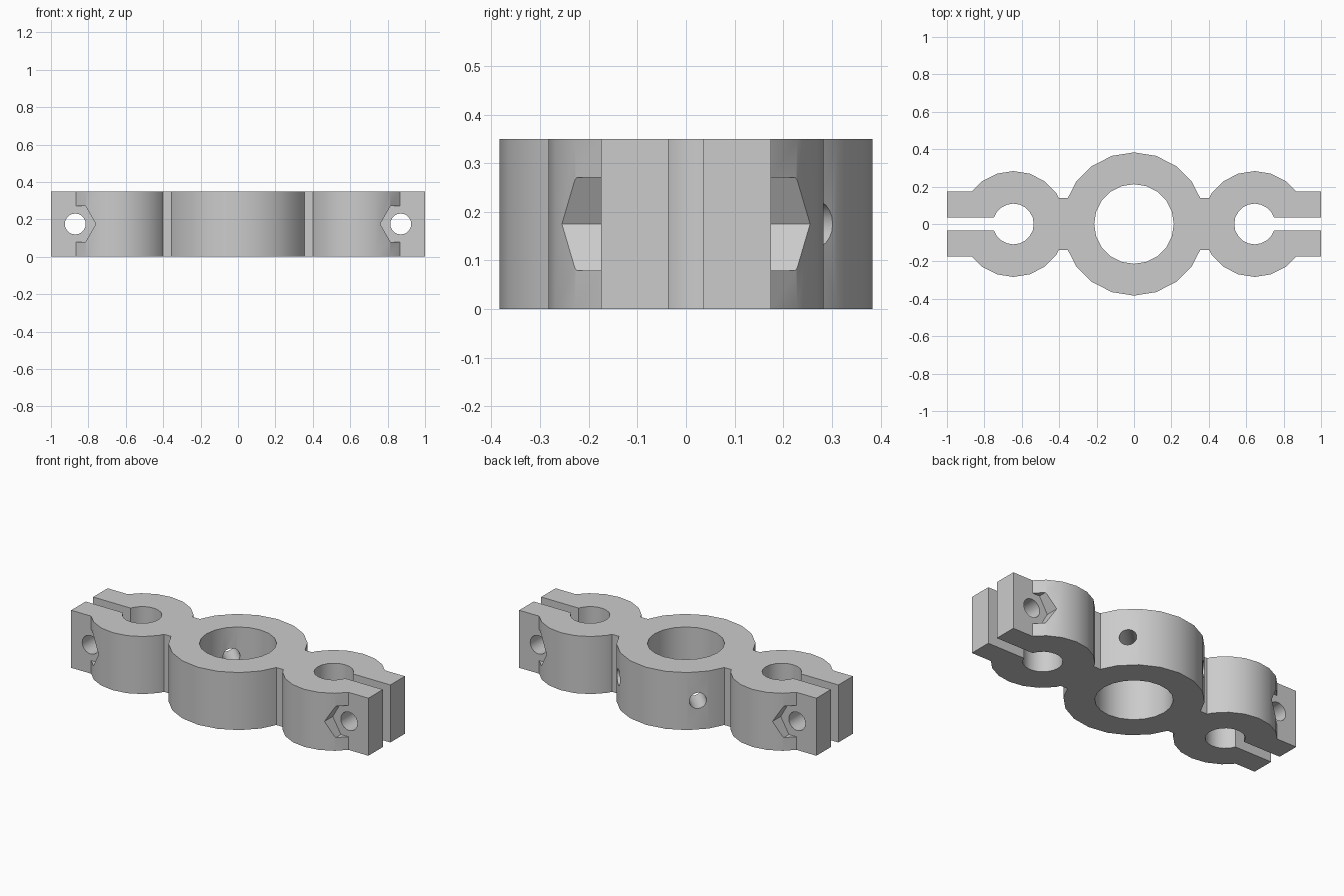
import bpy, bmesh, math
from mathutils import Matrix, Vector

H = 0.35          # bar height
MID = H / 2
SIDE_X = 0.645    # centre of each end clamp
BOLT_X = 0.87     # centre of each clamp bolt

cube = bpy.data.objects.get("Cube")
if cube:
    bpy.data.objects.remove(cube, do_unlink=True)

grey = bpy.data.materials.new("light grey")
grey.use_nodes = True
colour = (0.6, 0.6, 0.6, 1)
grey.diffuse_color = colour
grey.node_tree.nodes["Principled BSDF"].inputs["Base Color"].default_value = colour


def prism(name, outline, depth, matrix):
    """Extrude an outline along its local z, then place it."""
    bm = bmesh.new()
    face = bm.faces.new([bm.verts.new((x, y, 0)) for x, y in outline])
    ext = bmesh.ops.extrude_face_region(bm, geom=[face])
    top = [v for v in ext["geom"] if isinstance(v, bmesh.types.BMVert)]
    bmesh.ops.translate(bm, verts=top, vec=(0, 0, depth))
    bmesh.ops.transform(bm, matrix=matrix, verts=bm.verts)
    bmesh.ops.recalc_face_normals(bm, faces=bm.faces)
    mesh = bpy.data.meshes.new(name)
    bm.to_mesh(mesh)
    bm.free()
    mesh.materials.append(grey)
    obj = bpy.data.objects.new(name, mesh)
    bpy.context.collection.objects.link(obj)
    return obj


def ngon(radius, sides=20):
    return [(radius * math.cos(math.tau * i / sides),
             radius * math.sin(math.tau * i / sides)) for i in range(sides)]


def disc(name, x, radius, z0=0.0, depth=H):
    return prism(name, ngon(radius), depth, Matrix.Translation((x, 0, z0)))


def block(name, x0, x1, half_y, z0=0.0, depth=H):
    return prism(name, [(x0, -half_y), (x1, -half_y), (x1, half_y), (x0, half_y)],
                 depth, Matrix.Translation((0, 0, z0)))


def rod(name, start, direction, length, radius, sides=20):
    """A prism along a horizontal direction, with a corner pointing sideways."""
    d = Vector(direction).normalized()
    across = d.cross(Vector((0, 0, 1)))
    m = Matrix((across, Vector((0, 0, 1)), d)).transposed().to_4x4()
    return prism(name, ngon(radius, sides), length, Matrix.Translation(start) @ m)


def combine(target, other, operation):
    mod = target.modifiers.new(operation.lower(), "BOOLEAN")
    mod.operation, mod.solver, mod.object = operation, "EXACT", other
    bpy.context.view_layer.objects.active = target
    bpy.ops.object.modifier_apply(modifier=mod.name)
    bpy.data.objects.remove(other, do_unlink=True)


# Solid body: central ring, necks, end clamps and ears
body = disc("clamp_body", 0, 0.383)
for s in (-1, 1):
    combine(body, block("neck", *sorted((s * 0.3, s * 0.5)), 0.138), "UNION")
    combine(body, disc("end_clamp", s * SIDE_X, 0.283), "UNION")
    combine(body, block("ears", *sorted((s * SIDE_X, s)), 0.175), "UNION")

# Vertical bores and clamp slots
cut = dict(z0=-0.1, depth=H + 0.2)
combine(body, disc("main_bore", 0, 0.213, **cut), "DIFFERENCE")
for s in (-1, 1):
    combine(body, disc("end_bore", s * SIDE_X, 0.109, **cut), "DIFFERENCE")
    combine(body, block("slot", *sorted((s * SIDE_X, s * 1.1)), 0.036, **cut), "DIFFERENCE")

    # Bolt hole through both ears, nut pockets on both outer sides
    combine(body, rod("bolt_hole", (s * BOLT_X, -0.5, MID), (0, 1, 0), 1, 0.056), "DIFFERENCE")
    for t in (-1, 1):
        combine(body, rod("nut_pocket", (s * BOLT_X, t * 0.175, MID), (0, t, 0),
                          0.2, 0.11, 6), "DIFFERENCE")

    # Set screw hole through the back of the central ring
    combine(body, rod("screw_hole", (s * 0.07, 0.07, MID), (s, 1, 0), 0.4, 0.048), "DIFFERENCE")

bpy.ops.object.select_all(action="DESELECT")
body.select_set(True)
bpy.context.view_layer.objects.active = body
bpy.ops.object.shade_smooth_by_angle(angle=math.radians(28))
